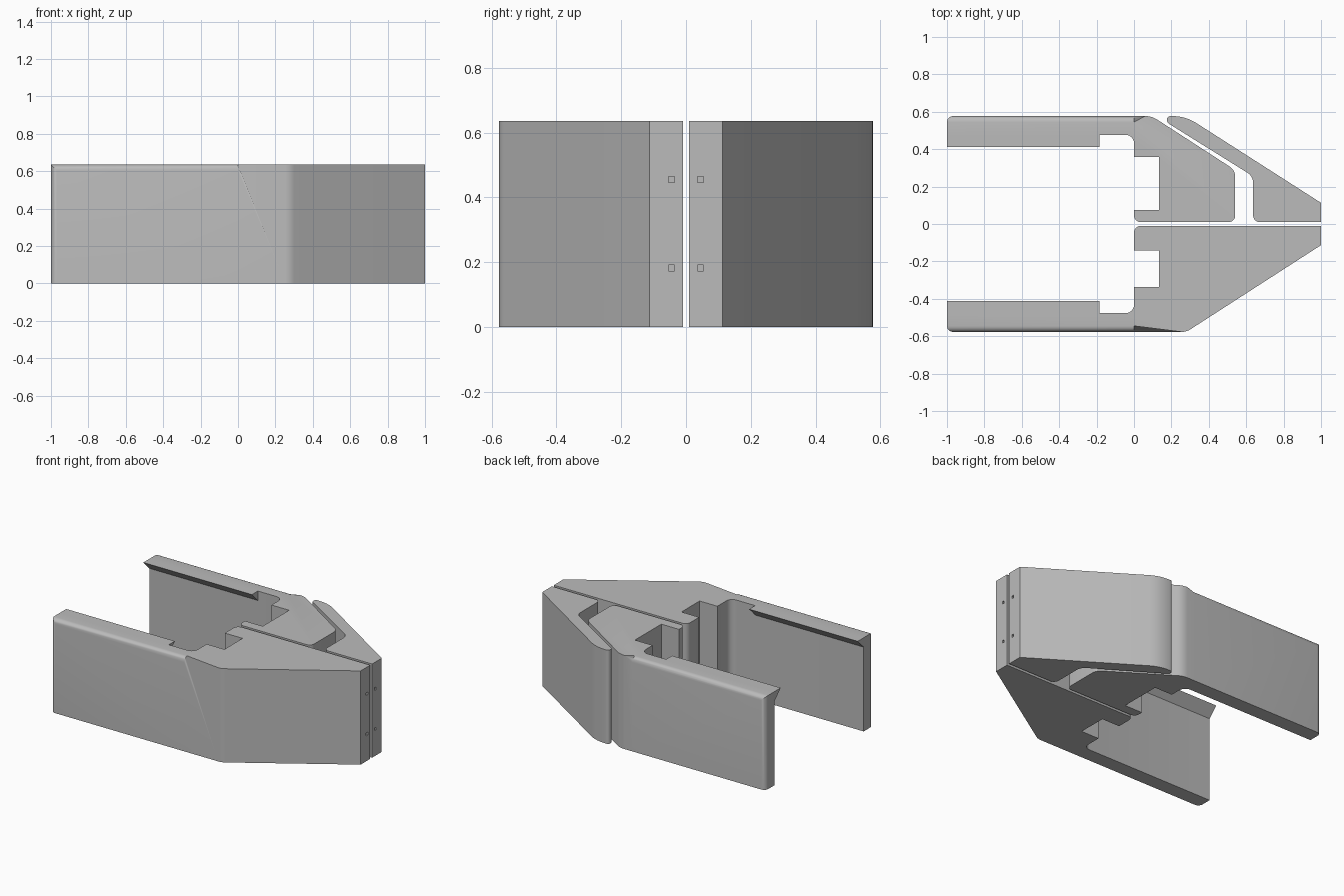
import bpy, bmesh
from math import cos
from mathutils import Vector

cube = bpy.data.objects.get("Cube")
if cube:
    bpy.data.objects.remove(cube, do_unlink=True)

H = 0.636      # overall height
OUT = 0.577    # outer face of each arm
WALL = 0.477   # inner face of each arm
LIP = 0.413    # inner tip of each lip

grey = bpy.data.materials.new("plain grey")
grey.use_nodes = True
grey.diffuse_color = (0.5, 0.5, 0.5, 1)
grey.node_tree.nodes["Principled BSDF"].inputs["Base Color"].default_value = (0.5, 0.5, 0.5, 1)


def rounded(points, steps=6):
    """Outline with arcs at corners given a third value (tangent length)."""
    out = []
    for i, p in enumerate(points):
        c = Vector(p[:2])
        if len(p) == 2:
            out.append(c)
            continue
        a = (Vector(points[i - 1][:2]) - c).normalized()
        b = (Vector(points[(i + 1) % len(points)][:2]) - c).normalized()
        p0, p2 = c + a * p[2], c + b * p[2]
        w = cos((-a).angle(b) / 2)
        for k in range(steps + 1):
            t = k / steps
            k0, k1, k2 = (1 - t) ** 2, 2 * t * (1 - t) * w, t * t
            out.append((p0 * k0 + c * k1 + p2 * k2) / (k0 + k1 + k2))
    return out


def prism(name, base, offset, soften=False):
    """Extrude a flat ring of 3D points, optionally rounding the arm edges."""
    bm = bmesh.new()
    face = bm.faces.new([bm.verts.new(p) for p in base])
    ext = bmesh.ops.extrude_face_region(bm, geom=[face])
    moved = [v for v in ext["geom"] if isinstance(v, bmesh.types.BMVert)]
    bmesh.ops.translate(bm, verts=moved, vec=offset)
    if not any(face in e.link_faces for e in bm.edges) or not face.is_valid:
        bm.faces.new([v for v in bm.verts if v not in moved])
    bmesh.ops.recalc_face_normals(bm, faces=bm.faces)
    if soften:
        def outer(v):
            return abs(abs(v.co.y) - OUT) < 1e-4 and v.co.x < 1e-4
        edges = [e for e in bm.edges if all(outer(v) for v in e.verts) and (
            all(v.co.z > H - 1e-4 for v in e.verts) or all(v.co.x < -0.99 for v in e.verts))]
        bmesh.ops.bevel(bm, geom=edges, offset=0.032, segments=5, profile=0.5, affect='EDGES')
        bmesh.ops.recalc_face_normals(bm, faces=bm.faces)
    mesh = bpy.data.meshes.new(name)
    bm.to_mesh(mesh)
    bm.free()
    mesh.materials.append(grey)
    obj = bpy.data.objects.new(name, mesh)
    bpy.context.collection.objects.link(obj)
    return obj


def plate(name, points, side, soften=False):
    return prism(name, [(p.x, p.y * side, 0) for p in rounded(points)], (0, 0, H), soften)


def lip(name, side):
    ring = [(WALL, H), (LIP, H), (WALL, H - WALL + LIP)]
    return prism(name, [(-1, y * side, z) for y, z in ring], (0.815, 0, 0))


def drill(obj, side):
    """Two small square holes in the blunt tip."""
    for z in (0.182, 0.455):
        bpy.ops.mesh.primitive_cube_add(size=1, location=(1, 0.045 * side, z))
        cutter = bpy.context.object
        cutter.scale = (0.16, 0.018, 0.018)
        cutter.hide_render = True
        mod = obj.modifiers.new("hole", 'BOOLEAN')
        mod.operation, mod.solver, mod.object = 'DIFFERENCE', 'EXACT', cutter
        bpy.context.view_layer.objects.active = obj
        bpy.ops.object.modifier_apply(modifier=mod.name)
        bpy.data.objects.remove(cutter, do_unlink=True)


def arm_start(slot_far, slot_near):
    """Arm wall, root fillet, slot and inner nose shared by both jaws."""
    return [(-1, OUT), (-1, WALL), (0, WALL, 0.045), (0, slot_far), (0.133, slot_far),
            (0.133, slot_near), (0, slot_near), (0, 0.01, 0.036)]


# Front jaw: one solid piece
front_jaw = plate("front_jaw", arm_start(0.336, 0.141) + [
    (1, 0.01), (1, 0.113), (0.28, OUT, 0.025), (0, OUT)], -1, True)

# Back jaw: inner block with arm, and a separate outer finger
back_jaw = plate("back_jaw", arm_start(0.358, 0.075) + [
    (0.541, 0.01, 0.035), (0.541, 0.288, 0.035), (0.095, OUT, 0.035), (0, OUT)], 1, True)
back_finger = plate("back_finger", [
    (0.637, 0.01, 0.035), (1, 0.01), (1, 0.113), (0.275, OUT, 0.07),
    (0.17, OUT, 0.025), (0.18, 0.54, 0.012), (0.637, 0.255, 0.035)], 1)

# Inner lips along the arm tops
parts = [front_jaw, back_jaw, back_finger, lip("front_lip", -1), lip("back_lip", 1)]

drill(front_jaw, -1)
drill(back_finger, 1)

for obj in parts:
    bpy.ops.object.select_all(action='DESELECT')
    obj.select_set(True)
    bpy.context.view_layer.objects.active = obj
    bpy.ops.object.shade_smooth_by_angle(angle=0.5)
